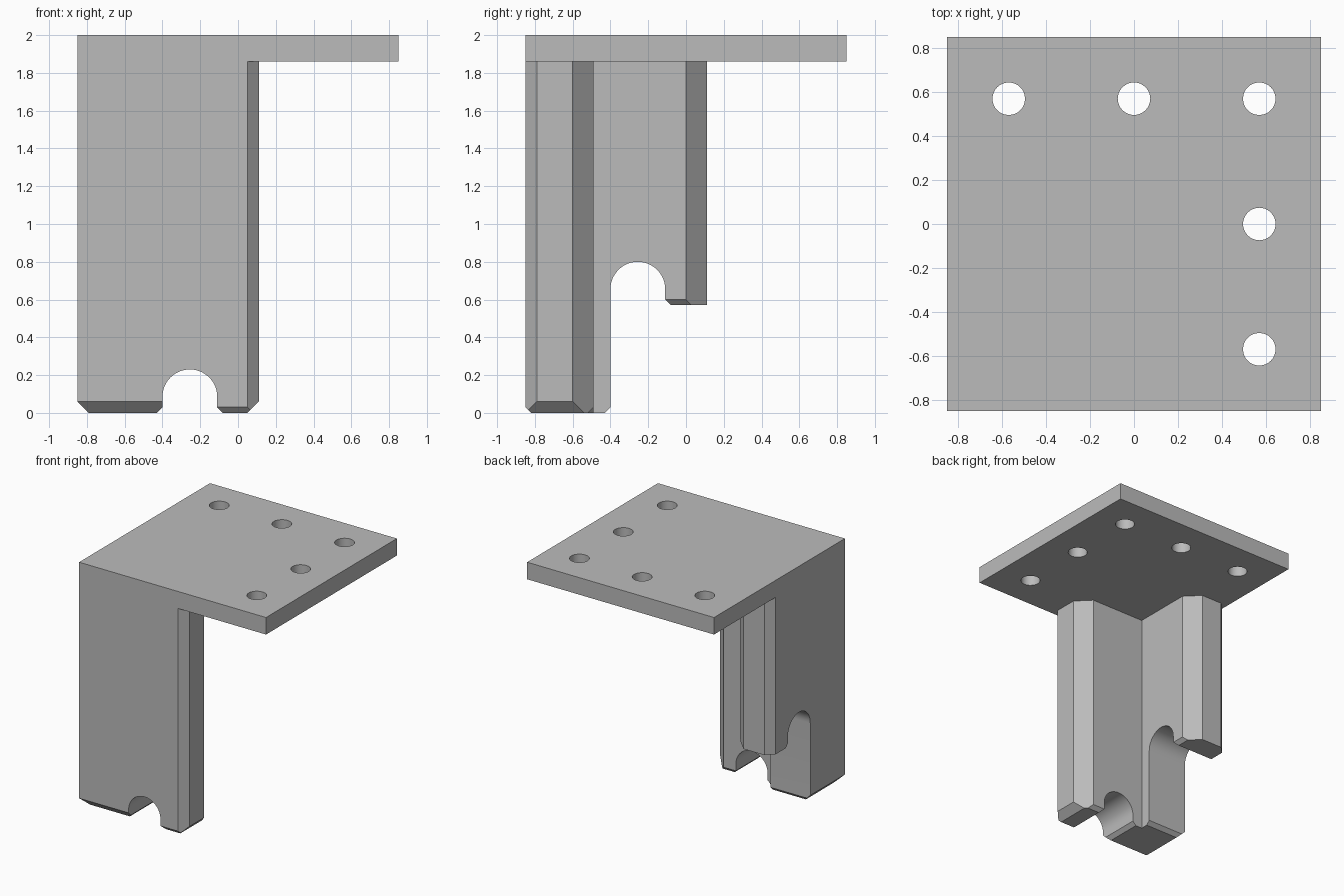
import bpy, bmesh, math
from mathutils import Vector

cube = bpy.data.objects.get("Cube")
if cube:
    bpy.data.objects.remove(cube, do_unlink=True)

grey = bpy.data.materials.new("plain grey")
grey.use_nodes = True
colour = (0.5, 0.5, 0.5, 1)
grey.diffuse_color = colour
grey.node_tree.nodes["Principled BSDF"].inputs["Base Color"].default_value = colour

OUT, IN, END = -0.85, -0.49, 0.11      # outer face, inner face, arm end
PLATE, TIP = 1.86, 0.57                # plate underside, short arm end
BIG, SMALL = 0.06, 0.03                # edge bevels


def prism(name, pts, axis, a, b):
    """Extrude a 2D profile along x, y or z from a to b."""
    def place(p, d):
        c = list(p)
        c.insert("xyz".index(axis), d)
        return Vector(c)
    bm = bmesh.new()
    face = bm.faces.new([bm.verts.new(place(p, a)) for p in pts])
    new = bmesh.ops.extrude_face_region(bm, geom=[face])["geom"]
    move = place((0, 0), b - a)
    bmesh.ops.translate(bm, vec=move, verts=[v for v in new if isinstance(v, bmesh.types.BMVert)])
    bmesh.ops.recalc_face_normals(bm, faces=bm.faces)
    mesh = bpy.data.meshes.new(name)
    bm.to_mesh(mesh)
    bm.free()
    mesh.materials.append(grey)
    ob = bpy.data.objects.new(name, mesh)
    bpy.context.collection.objects.link(ob)
    return ob


def combine(target, tool, operation):
    """Apply a boolean and discard the tool."""
    mod = target.modifiers.new("combine", "BOOLEAN")
    mod.operation, mod.solver, mod.object = operation, "EXACT", tool
    bpy.context.view_layer.objects.active = target
    bpy.ops.object.modifier_apply(modifier=mod.name)
    bpy.data.objects.remove(tool, do_unlink=True)


def arc(cx, cy, r, start, stop, n):
    return [(cx + r * math.cos(t), cy + r * math.sin(t))
            for t in (start + (stop - start) * i / n for i in range(n + 1))]


def bevel(edge, z, size, side, axis, a, b):
    """Cut a 45 degree bevel from a bottom edge; side points out of the body."""
    e, s = 0.02, size + 0.02
    pts = [(edge + side * e, z + s), (edge + side * e, z - e), (edge - side * s, z - e)]
    combine(bracket, prism("bevel_cutter", pts, axis, a, b), "DIFFERENCE")


# L-shaped leg with bevelled arm ends
wide = 0.11
arm = [(END - BIG, OUT), (END, OUT + BIG), (END, IN - wide), (END - wide, IN)]
profile = [(OUT, OUT)] + arm + [(IN, IN)] + [(y, x) for x, y in reversed(arm)]
bracket = prism("corner_bracket", profile, "z", 0, PLATE)

# Square top plate
h = -OUT
plate = prism("top_plate", [(-h, -h), (h, -h), (h, h), (-h, h)], "z", PLATE, 2)
combine(bracket, plate, "UNION")

# Round-topped slots with flared mouths
mid, r = -0.255, 0.145
left, right = mid - r, mid + r
mouth = [(left - BIG, -SMALL), (left, SMALL)]
front_slot = mouth + arc(mid, 0.085, r, math.pi, 0, 24) + [(right, SMALL), (right + BIG, -SMALL)]
combine(bracket, prism("front_slot_cutter", front_slot, "y", -1, -0.44), "DIFFERENCE")
side_slot = mouth + arc(mid, TIP + 0.085, r, math.pi, 0, 24) + [
    (right, TIP + SMALL), (right + SMALL, TIP), (0.3, TIP), (0.3, -SMALL)]
combine(bracket, prism("side_slot_cutter", side_slot, "x", -1, -0.44), "DIFFERENCE")

# Bevels under the corner post and both arm tips
for axis in "xy":
    bevel(OUT, 0, BIG, -1, axis, -1, mid)
bevel(OUT, 0, SMALL, -1, "x", mid, 0.3)
bevel(IN, 0, SMALL, 1, "x", mid, 0.3)
bevel(END, 0, BIG, 1, "y", -1, -0.44)
bevel(IN, TIP, SMALL, 1, "y", mid, 0.3)

# Screw holes along the back and one side of the plate
for x, y in [(-0.57, 0.57), (0, 0.57), (0.57, 0.57), (0.57, 0), (0.57, -0.57)]:
    ring = arc(x, y, 0.074, 0, 2 * math.pi, 32)[:-1]
    combine(bracket, prism("hole_cutter", ring, "z", 1.7, 2.1), "DIFFERENCE")

bpy.ops.object.select_all(action="DESELECT")
bracket.select_set(True)
bpy.context.view_layer.objects.active = bracket
bpy.ops.object.shade_smooth_by_angle(angle=math.radians(25))
